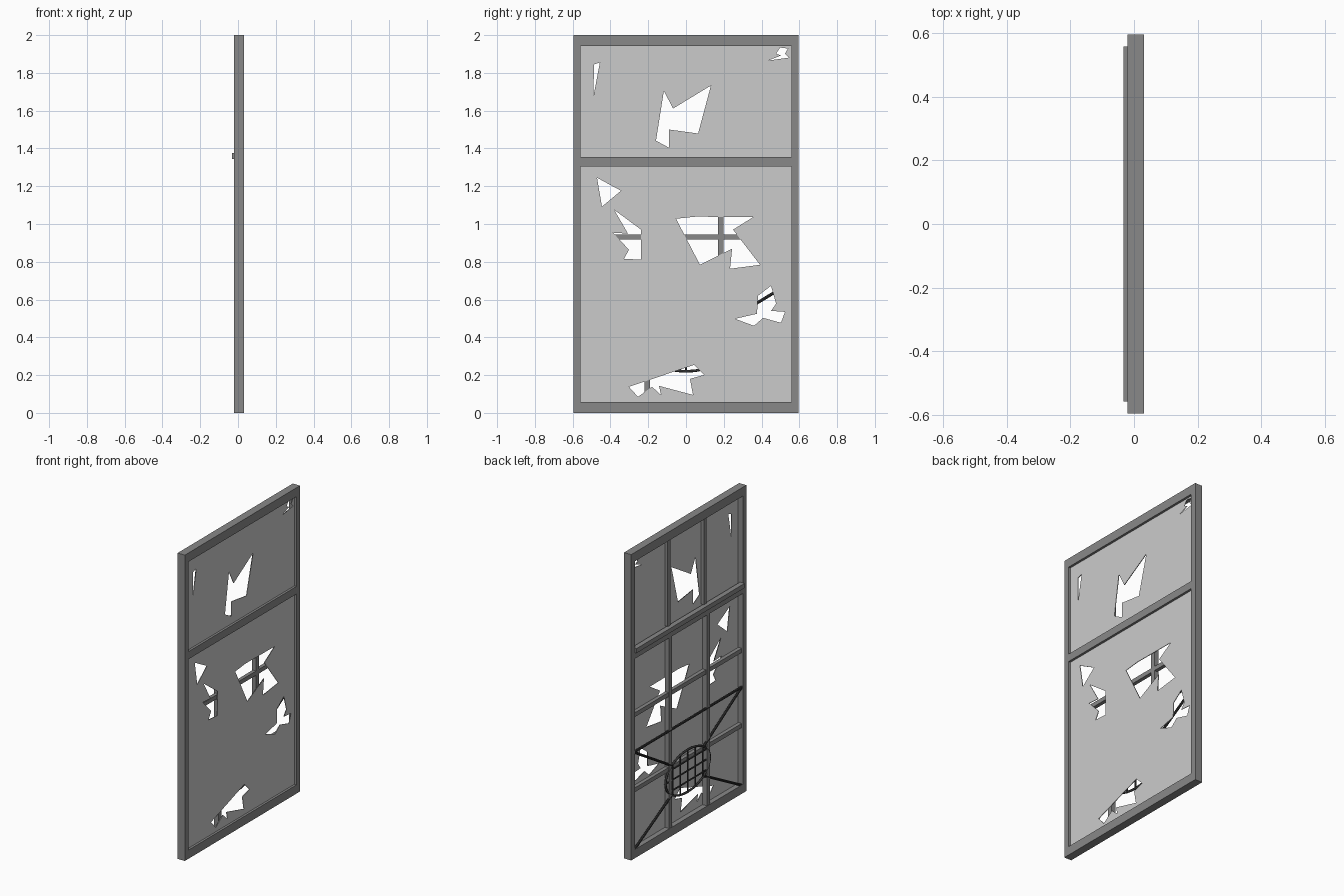
import bpy, math
from mathutils import Vector

if "Cube" in bpy.data.objects:
    bpy.data.objects.remove(bpy.data.objects["Cube"])

def material(name, v):
    m = bpy.data.materials.new(name)
    m.diffuse_color = (v, v, v, 1)
    m.use_nodes = True
    m.node_tree.nodes["Principled BSDF"].inputs["Base Color"].default_value = m.diffuse_color
    return m

FRAME = material("frame_grey", 0.25)
IRON = material("iron", 0.04)

def box(name, x, y, z, mat=FRAME):
    """Box from (min, max) ranges."""
    bpy.ops.mesh.primitive_cube_add(size=1, location=[sum(r) / 2 for r in (x, y, z)])
    o = bpy.context.object
    o.name = name
    o.scale = [r[1] - r[0] for r in (x, y, z)]
    bpy.ops.object.transform_apply(location=False, rotation=False, scale=True)
    o.data.materials.append(mat)
    return o

def rod(name, a, b, r=0.008, x=-0.012):
    """Thin round bar between two (y, z) points."""
    a, b = Vector((x, *a)), Vector((x, *b))
    d = b - a
    bpy.ops.mesh.primitive_cylinder_add(vertices=8, radius=r, depth=d.length, location=(a + b) / 2)
    o = bpy.context.object
    o.name = name
    o.rotation_euler = d.to_track_quat('Z', 'Y').to_euler()
    o.data.materials.append(IRON)
    return o

# Outer frame
X = (-0.02, 0.032)
W, IN = 0.595, 0.558
box("stile_left", X, (-W, -IN), (0, 2))
box("stile_right", X, (IN, W), (0, 2))
box("bottom_rail", X, (-IN, IN), (0, 0.057))
box("middle_rail", X, (-IN, IN), (1.305, 1.355))
box("top_rail", X, (-IN, IN), (1.942, 2))
box("ledge", (-0.033, 0.0), (-IN, IN), (1.345, 1.375))

# Glazing bars behind the pane
for i, y in enumerate((-0.205, 0.184)):
    box(f"lower_upright_{i}", (-0.018, 0.012), (y - 0.015, y + 0.015), (0.057, 1.305))
for i, y in enumerate((-0.187, 0.187)):
    box(f"upper_upright_{i}", (-0.008, 0.012), (y - 0.013, y + 0.013), (1.375, 1.942))
for i, z in enumerate((0.44, 0.931)):
    box(f"cross_bar_{i}", (-0.012, 0.012), (-IN, IN), (z - 0.014, z + 0.014))

# Broken pane: flat outline with jagged holes, as (y, z)
holes = [
    [(-.487, 1.845), (-.456, 1.855), (-.49, 1.675)],
    [(-.117, 1.706), (-.069, 1.611), (.132, 1.733), (.064, 1.479), (-.09, 1.5),
     (-.09, 1.404), (-.159, 1.441)],
    [(.498, 1.934), (.54, 1.929), (.524, 1.902), (.546, 1.881), (.434, 1.865),
     (.503, 1.892), (.477, 1.902)],
    [(-.471, 1.245), (-.344, 1.176), (-.445, 1.092)],
    [(-.381, 1.076), (-.238, .97), (-.238, .811), (-.328, .816), (-.302, .864),
     (-.387, .954), (-.307, .949)],
    [(-.053, 1.028), (.053, 1.039), (.355, 1.036), (.249, .97), (.392, .784),
     (.233, .763), (.244, .869), (.074, .784)],
    [(.45, .673), (.477, .578), (.45, .54), (.524, .535), (.503, .477), (.408, .503),
     (.36, .461), (.26, .498), (.376, .525), (.381, .62)],
    [(-.302, .138), (.042, .254), (.095, .201), (.021, .18), (.037, .095),
     (-.143, .143), (-.132, .095), (-.18, .138), (-.254, .085)],
]
cu = bpy.data.curves.new("broken_pane", 'CURVE')
cu.dimensions = '2D'
cu.fill_mode = 'BOTH'
cu.extrude = 0.002
for pts in [[(-.565, .05), (.565, .05), (.565, 1.95), (-.565, 1.95)]] + holes:
    s = cu.splines.new('POLY')
    s.points.add(len(pts) - 1)
    for p, (y, z) in zip(s.points, pts):
        p.co = (y, z, 0, 1)
    s.use_cyclic_u = True
pane = bpy.data.objects.new("broken_pane", cu)
bpy.context.collection.objects.link(pane)
pane.rotation_euler = (math.pi / 2, 0, math.pi / 2)
pane.location.x = 0.015
bpy.ops.object.select_all(action='DESELECT')
pane.select_set(True)
bpy.context.view_layer.objects.active = pane
bpy.ops.object.convert(target='MESH')

# Iron guard: oval ring
CZ, RY, RZ = 0.358, 0.23, 0.138
bpy.ops.mesh.primitive_torus_add(major_radius=1, minor_radius=0.035, major_segments=32, minor_segments=8)
bpy.ops.object.delete()
ring = bpy.data.curves.new("guard_ring", 'CURVE')
ring.dimensions = '3D'
ring.bevel_depth = 0.007
ring.bevel_resolution = 2
s = ring.splines.new('POLY')
s.points.add(31)
s.use_cyclic_u = True
for i, p in enumerate(s.points):
    t = math.tau * i / 32
    p.co = (-0.012, RY * math.cos(t), CZ + RZ * math.sin(t), 1)
ring_ob = bpy.data.objects.new("guard_ring", ring)
bpy.context.collection.objects.link(ring_ob)
ring.materials.append(IRON)
bpy.context.view_layer.objects.active = ring_ob
ring_ob.select_set(True)
bpy.ops.object.convert(target='MESH')

# Grid inside the ring
for k in range(-2, 3):
    y = k * 0.078
    h = RZ * math.sqrt(1 - (y / RY) ** 2)
    rod(f"guard_grid_upright_{k + 2}", (y, CZ - h), (y, CZ + h), 0.005)
for k in range(-1, 2):
    z = k * 0.069
    h = RY * math.sqrt(1 - (z / RZ) ** 2)
    rod(f"guard_grid_cross_{k + 1}", (-h, CZ + z), (h, CZ + z), 0.005)

# Top bar and four diagonal stays
rod("guard_top_bar", (-IN, 0.692), (IN, 0.692))
for sy in (-1, 1):
    rod("guard_stay_upper", (sy * IN, 0.692), (sy * 0.165, CZ + 0.096))
    rod("guard_stay_lower", (sy * IN, 0.05), (sy * 0.165, CZ - 0.096))
